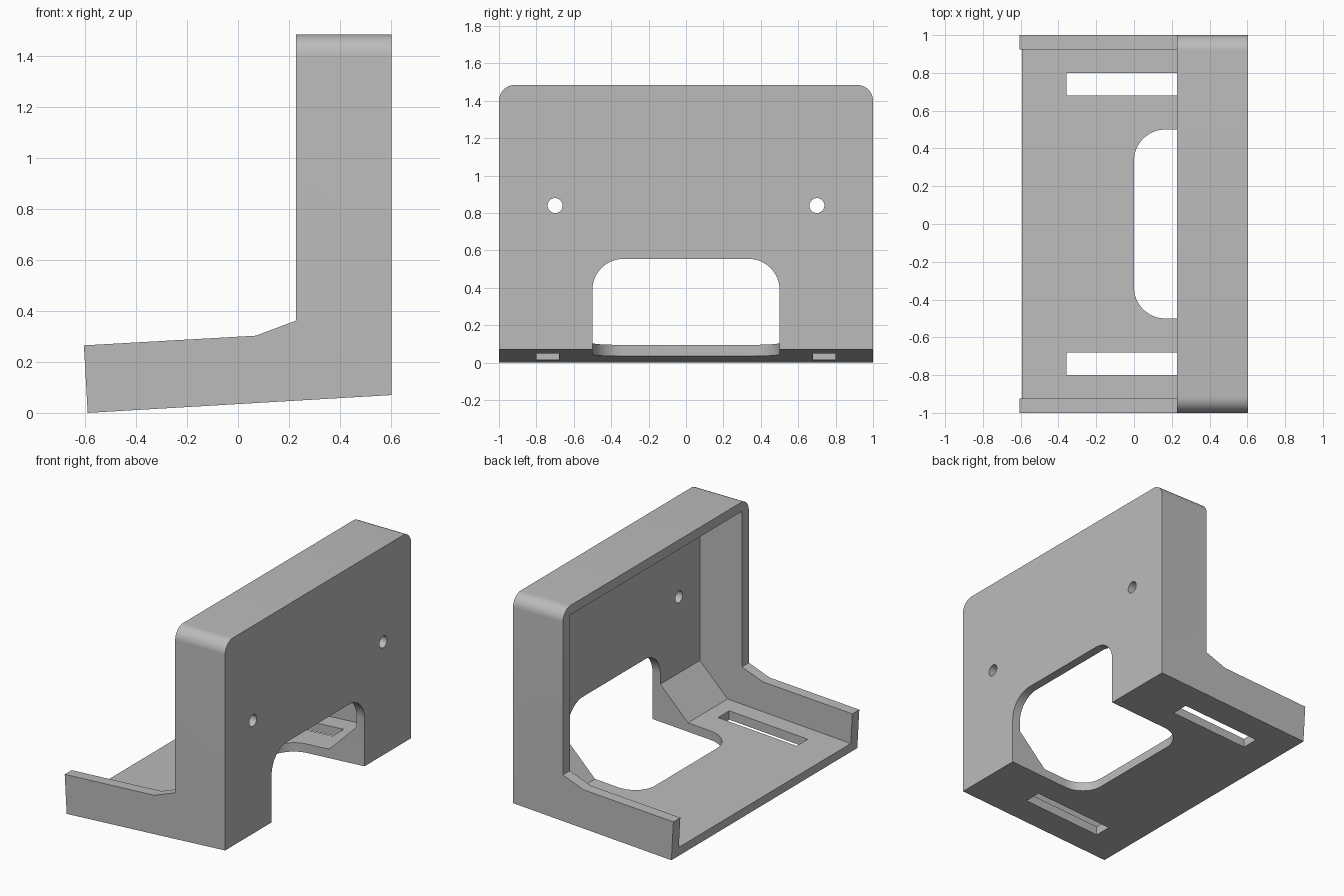
import bpy, bmesh, math
from mathutils import Matrix

cube = bpy.data.objects.get("Cube")
if cube:
    bpy.data.objects.remove(cube, do_unlink=True)

grey = bpy.data.materials.new("plain grey")
grey.use_nodes = True
colour = (0.5, 0.5, 0.5, 1)
grey.diffuse_color = colour
grey.node_tree.nodes["Principled BSDF"].inputs["Base Color"].default_value = colour


def finish(bm, name):
    bmesh.ops.recalc_face_normals(bm, faces=bm.faces)
    mesh = bpy.data.meshes.new(name)
    bm.to_mesh(mesh)
    bm.free()
    mesh.materials.append(grey)
    ob = bpy.data.objects.new(name, mesh)
    bpy.context.collection.objects.link(ob)
    return ob


def prism(profile, half):
    """Extrude an x-z outline along y, centred on y = 0."""
    bm = bmesh.new()
    face = bm.faces.new([bm.verts.new((x, -half, z)) for x, z in profile])
    ext = bmesh.ops.extrude_face_region(bm, geom=[face])["geom"]
    verts = [v for v in ext if isinstance(v, bmesh.types.BMVert)]
    bmesh.ops.translate(bm, verts=verts, vec=(0, 2 * half, 0))
    return bm


def box(x0, x1, y0, y1, z0, z1):
    bm = prism([(x0, z0), (x1, z0), (x1, z1), (x0, z1)], (y1 - y0) / 2)
    bmesh.ops.translate(bm, verts=bm.verts, vec=(0, (y0 + y1) / 2, 0))
    return bm


def round_edges(bm, radius, test):
    edges = [e for e in bm.edges if test(e.verts[0].co, e.verts[1].co)]
    bmesh.ops.bevel(bm, geom=edges, offset=radius, segments=12,
                    profile=0.5, affect='EDGES')


def cut(target, cutter):
    cutter.hide_render = True
    mod = target.modifiers.new("cut", 'BOOLEAN')
    mod.operation = 'DIFFERENCE'
    mod.solver = 'EXACT'
    mod.object = cutter
    bpy.context.view_layer.objects.active = target
    bpy.ops.object.modifier_apply(modifier=mod.name)
    bpy.data.objects.remove(cutter, do_unlink=True)


# Outer body: L-shaped side outline with rounded top corners
bm = prism([(-0.59, 0), (0.603, 0.07), (0.603, 1.485), (0.227, 1.485),
            (0.227, 0.362), (0.07, 0.303), (-0.605, 0.265)], 1)
round_edges(bm, 0.085, lambda a, b: min(a.z, b.z) > 1.4 and abs(a.y - b.y) < 0.01)
bracket = finish(bm, "wall_bracket")

# Hollow interior, leaving floor, back plate, sloped fillet and side walls
cut(bracket, finish(prism([(-0.8, 0.048), (0.335, 0.115), (0.543, 0.322),
                           (0.543, 1.42), (-0.8, 1.42)], 0.925), "cavity_cutter"))

# Rounded opening through floor and back plate
bm = box(0, 1, -0.5, 0.5, -0.2, 0.555)
round_edges(bm, 0.165, lambda a, b: (max(a.x, b.x) < 0.01 and abs(a.y - b.y) < 0.01)
            or (min(a.z, b.z) > 0.5 and abs(a.y - b.y) < 0.01))
cut(bracket, finish(bm, "opening_cutter"))

# Strap slots and screw holes on both sides
for side in (-1, 1):
    y = 0.74 * side
    cut(bracket, finish(box(-0.357, 0.235, y - 0.06, y + 0.06, -0.2, 0.2), "slot_cutter"))
    bm = bmesh.new()
    place = Matrix.Translation((0.6, 0.7 * side, 0.84)) @ Matrix.Rotation(math.pi / 2, 4, 'Y')
    bmesh.ops.create_cone(bm, cap_ends=True, segments=32, radius1=0.04,
                          radius2=0.04, depth=0.4, matrix=place)
    cut(bracket, finish(bm, "screw_hole_cutter"))

# Smooth rounds, sharp edges
bpy.ops.object.select_all(action='DESELECT')
bracket.select_set(True)
bpy.context.view_layer.objects.active = bracket
bpy.ops.object.shade_smooth_by_angle(angle=math.radians(18))
